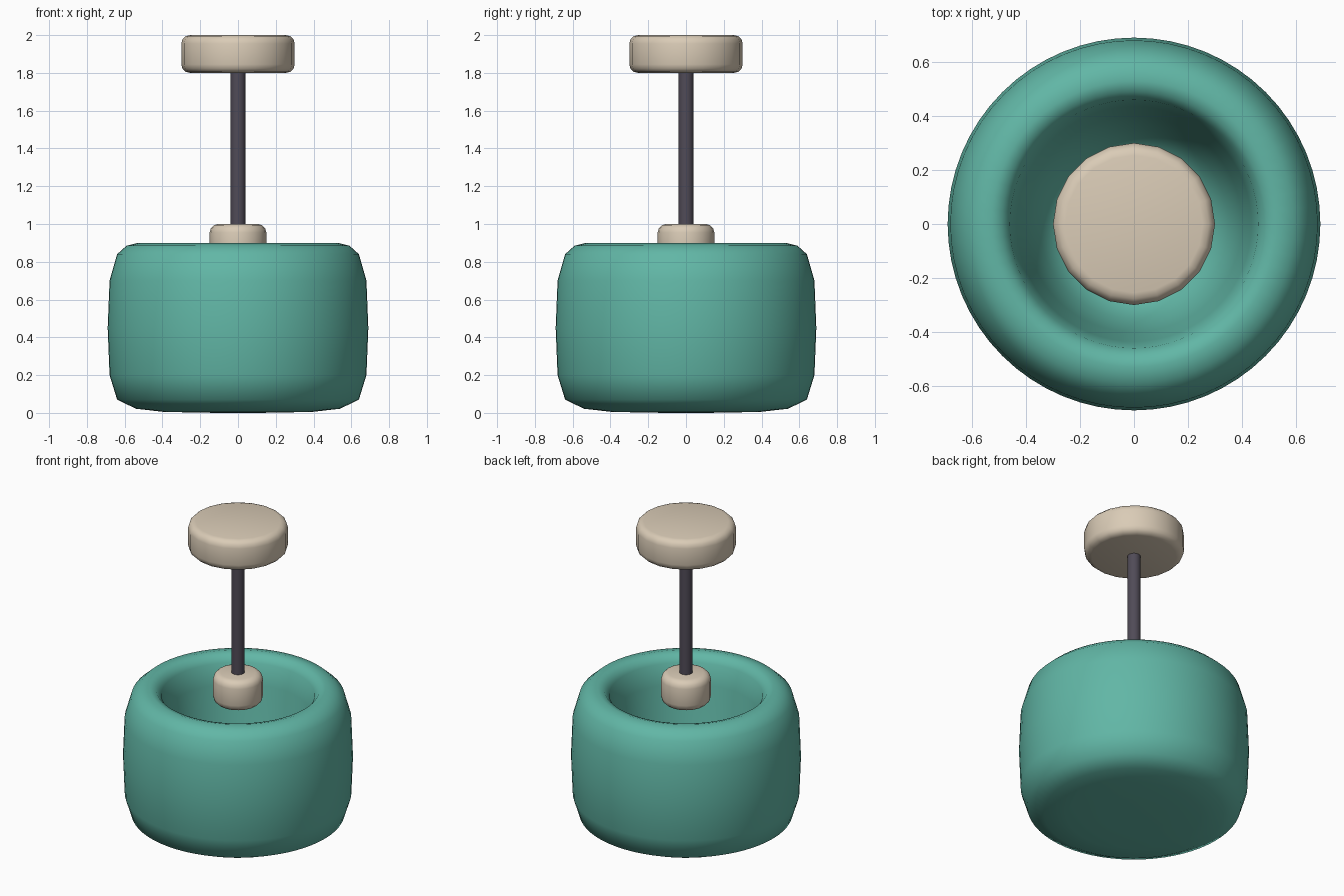
import bpy, bmesh, math

cube = bpy.data.objects.get("Cube")
if cube:
    bpy.data.objects.remove(cube, do_unlink=True)


def material(name, rgb):
    mat = bpy.data.materials.new(name)
    mat.use_nodes = True
    colour = (*rgb, 1)
    mat.diffuse_color = colour
    mat.node_tree.nodes["Principled BSDF"].inputs["Base Color"].default_value = colour
    return mat


teal = material("teal", (0.12, 0.47, 0.38))
beige = material("beige", (0.70, 0.60, 0.47))
charcoal = material("charcoal", (0.08, 0.07, 0.095))


def add_object(name, bm, mat):
    mesh = bpy.data.meshes.new(name)
    bmesh.ops.recalc_face_normals(bm, faces=bm.faces)
    for face in bm.faces:
        face.smooth = True
    bm.to_mesh(mesh)
    bm.free()
    obj = bpy.data.objects.new(name, mesh)
    mesh.materials.append(mat)
    bpy.context.collection.objects.link(obj)
    return obj


def lathe(name, profile, sides, mat):
    """Spin a radius/height profile around the z axis."""
    bm = bmesh.new()
    verts = [bm.verts.new((r, 0, z)) for r, z in profile]
    edges = [bm.edges.new(pair) for pair in zip(verts, verts[1:])]
    bmesh.ops.spin(bm, geom=verts + edges, cent=(0, 0, 0), axis=(0, 0, 1),
                   angle=math.tau, steps=sides, use_duplicate=False)
    bmesh.ops.remove_doubles(bm, verts=bm.verts, dist=0.0005)
    return add_object(name, bm, mat)


def cylinder(name, radius, bottom, top, sides, mat, bevel=0):
    bm = bmesh.new()
    bmesh.ops.create_cone(bm, cap_ends=True, segments=sides, radius1=radius,
                          radius2=radius, depth=top - bottom)
    bmesh.ops.translate(bm, verts=bm.verts, vec=(0, 0, (top + bottom) / 2))
    if bevel:
        rims = [e for e in bm.edges if abs(e.verts[0].co.z - e.verts[1].co.z) < 0.001]
        bmesh.ops.bevel(bm, geom=rims, offset=bevel, segments=3, profile=0.5,
                        affect='EDGES')
    return add_object(name, bm, mat)


# Thick open shade: closed base, bulging wall, rounded rim, tapering hollow
shade_profile = [
    (0, 0), (0.2, 0.001), (0.4, 0.006), (0.54, 0.022), (0.64, 0.07),
    (0.68, 0.2), (0.69, 0.45), (0.68, 0.7), (0.64, 0.84), (0.59, 0.885),
    (0.53, 0.9), (0.49, 0.888), (0.46, 0.85), (0.435, 0.72), (0.40, 0.47),
    (0.35, 0.25), (0.27, 0.14), (0.14, 0.11), (0, 0.1),
]
lathe("shade", shade_profile, 64, teal)

# Bulb holder inside the rim, hanging rod and ceiling mount
cylinder("bulb_holder", 0.15, 0.8, 1.0, 20, beige, 0.045)
rod = cylinder("rod", 0.04, 0.98, 1.82, 16, charcoal)
cylinder("ceiling_mount", 0.3, 1.8, 2.0, 20, beige, 0.045)

# Keep the rod ends crisp
bpy.ops.object.select_all(action='DESELECT')
rod.select_set(True)
bpy.context.view_layer.objects.active = rod
bpy.ops.object.shade_smooth_by_angle(angle=math.radians(40))
